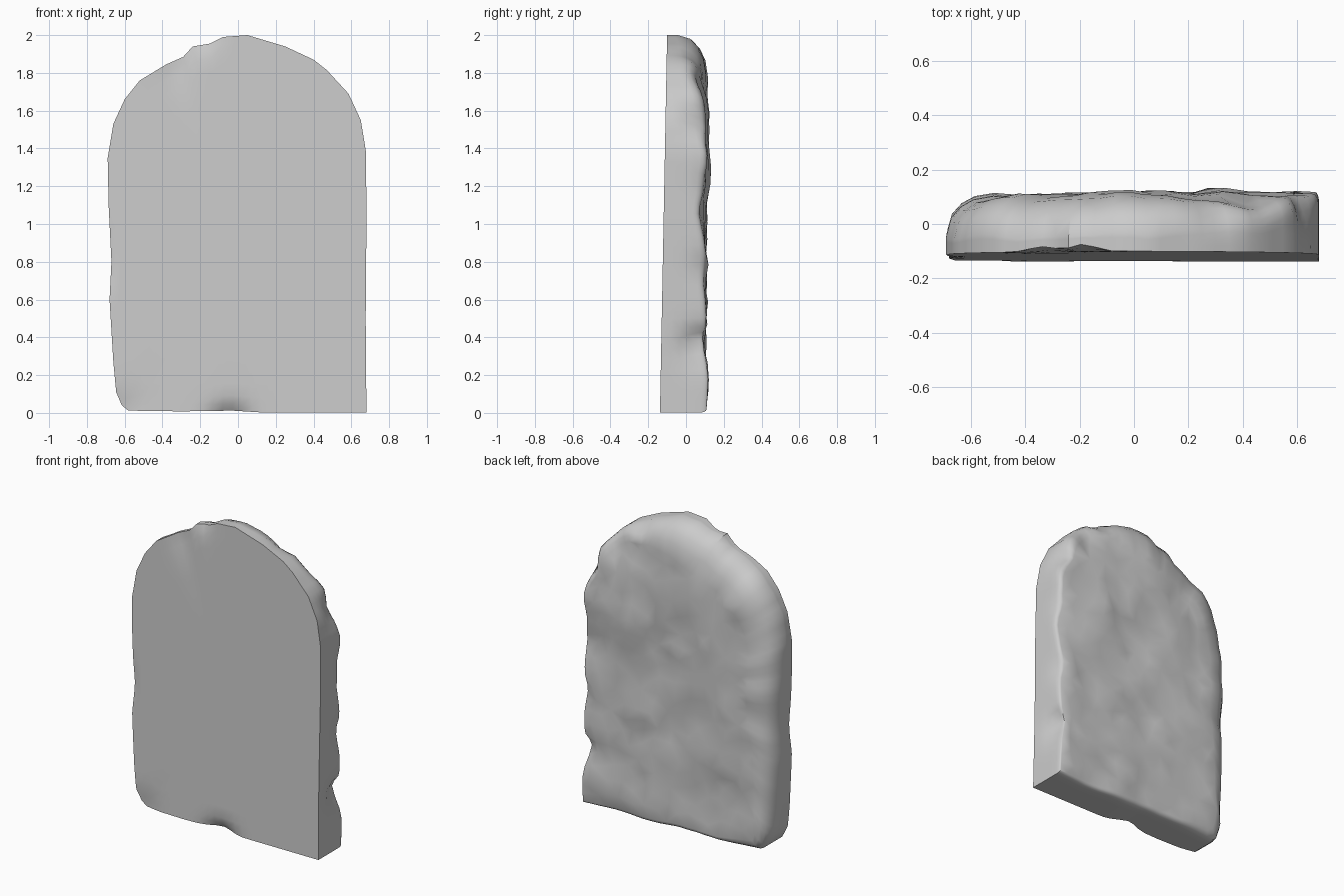
import bpy, bmesh, math, random
from mathutils import Vector, noise, geometry

if "Cube" in bpy.data.objects:
    bpy.data.objects.remove(bpy.data.objects["Cube"])

random.seed(4)

# Outline seen from the front: x, z, width of the worn rounding on the back edge
OUTLINE = [
    (-0.58, 0.012, .07), (-0.615, 0.04, .10), (-0.645, 0.11, .13), (-0.66, 0.27, .15),
    (-0.68, 0.60, .16), (-0.67, 0.80, .16), (-0.685, 1.10, .17), (-0.69, 1.35, .19),
    (-0.66, 1.53, .21), (-0.60, 1.66, .22), (-0.52, 1.76, .22), (-0.38, 1.845, .22),
    (-0.29, 1.885, .22), (-0.24, 1.94, .24), (-0.15, 1.955, .24), (-0.08, 1.99, .24),
    (0.05, 2.00, .21), (0.25, 1.94, .13), (0.40, 1.87, .09), (0.47, 1.815, .08),
    (0.585, 1.69, .07), (0.65, 1.55, .06), (0.678, 1.38, .03), (0.68, 1.00, .02),
    (0.676, 0.50, .02), (0.68, 0.002, .02), (0.13, 0.002, .03), (-0.03, 0.012, .03),
    (-0.30, 0.008, .03),
]
CENTRE = Vector((0.0, 1.0))
STEP = 0.055


def bump(d, r):
    return math.exp(-(d / r) ** 2)


def front_y(x, z):
    y = -0.138 + 0.019 * z
    y += 0.05 * bump(math.hypot((x + 0.04) / 2.0, z), 0.045)        # chip at the foot
    y += 0.02 * bump(math.hypot(x + 0.33, (z - 1.84) / 1.8), 0.07)  # chip on the shoulder
    y += 0.03 * bump(math.hypot(x + 0.19, z - 1.97), 0.06)
    y += 0.015 * bump(math.hypot((x + 0.68) * 6, z - 0.78), 0.12)   # worn left edge
    y += 0.02 * bump(math.hypot(x + 0.60, z - 0.02), 0.08)
    return y


def back_y(x, z):
    n = noise.noise(Vector((x * 3.6 + z, 3.1, z * 4.2)))
    n += 0.5 * noise.noise(Vector((x * 8, 8.2, z * 8 + x * 3)))
    y = 0.1 + 0.025 * n
    y += 0.022 * bump(math.hypot(x - 0.05, z - 1.55), 0.3)          # swelling near the top
    y -= 0.03 * bump(math.hypot(x - 0.42, z - 1.78), 0.14)          # flaked shoulder
    y -= 0.02 * bump(math.hypot(x + 0.5, z - 0.1), 0.2)
    return y


def resample(points):
    out = []
    for a, b in zip(points, points[1:] + points[:1]):
        a, b = Vector(a), Vector(b)
        n = max(1, round((b - a).length / STEP))
        out += [a.lerp(b, i / n) for i in range(n)]
    return out


# Chips broken out of the edge: x, y, z, radius, depth
CHIPS = [(0.68, 0.07, 0.34, 0.09, 0.07), (0.64, 0.08, 1.57, 0.08, 0.05),
         (0.30, 0.07, 1.90, 0.08, 0.04), (0.68, 0.12, 0.75, 0.08, 0.03),
         (0.68, 0.12, 1.20, 0.07, 0.02)]


def chipped(x, y, z):
    start = Vector((x, y, z))
    p = start.copy()
    inward = Vector((-x, 0, 1 - z)).normalized()
    for cx, cy, cz, r, d in CHIPS:
        p += inward * d * bump((start - Vector((cx, cy, cz))).length, r)
    return p


def edge_depth(w):
    return min(0.15, 0.02 + 0.65 * w)


bm = bmesh.new()
loop = resample(OUTLINE)
inner = [p.xy + (CENTRE - p.xy).normalized() * p.z for p in loop]
n = len(loop)
rings = []

# Dressed front face, from the middle outward
for s in (0.4, 0.7, 0.85, 0.92, 0.965, 1.0):
    pts = [CENTRE.lerp(p.xy, s) for p in loop]
    rings.append([bm.verts.new((q.x, front_y(*q), q.y)) for q in pts])

# Sides
for t in (0.25, 0.5, 0.75, 1.0):
    ring = []
    for p, e in zip(loop, inner):
        y0, y1 = front_y(p.x, p.y), back_y(*e) - edge_depth(p.z)
        ring.append(bm.verts.new(chipped(p.x, y0 + (y1 - y0) * t, p.y)))
    rings.append(ring)

# Worn back edge
for deg in (25, 45, 65, 90):
    a = math.radians(deg)
    ring = []
    for p, e in zip(loop, inner):
        q = p.xy.lerp(e, 1 - math.cos(a))
        y = back_y(*e) - edge_depth(p.z) * (1 - math.sin(a))
        ring.append(bm.verts.new(chipped(q.x, y, q.y)))
    rings.append(ring)

for r0, r1 in zip(rings, rings[1:]):
    for i in range(n):
        j = (i + 1) % n
        bm.faces.new((r0[i], r0[j], r1[j], r1[i]))
bm.faces.new(rings[0])

# Rough back face: scattered points joined into irregular facets
scatter = []
for _ in range(6000):
    q = Vector((random.uniform(-0.66, 0.66), random.uniform(0.03, 1.95)))
    if all((q - s).length > 0.07 for s in scatter) and \
            all((q - e).length > 0.045 for e in inner):
        scatter.append(q)
points, _, tris, origin, _, _ = geometry.delaunay_2d_cdt(
    inner + scatter, [(i, (i + 1) % n) for i in range(n)], [], 1, 1e-6)
verts = []
for q, src in zip(points, origin):
    rim = [k for k in src if k < n]
    if rim:
        verts.append(rings[-1][rim[0]])
    else:
        y = back_y(*q) + random.uniform(-0.009, 0.009)
        verts.append(bm.verts.new(chipped(q.x, y, q.y)))
for tri in tris:
    if len({verts[k] for k in tri}) == 3:
        bm.faces.new([verts[k] for k in tri])
bmesh.ops.delete(bm, geom=[v for v in bm.verts if not v.link_faces], context='VERTS')
bmesh.ops.recalc_face_normals(bm, faces=bm.faces)

# Stone slab object
mesh = bpy.data.meshes.new("stone_slab")
bm.to_mesh(mesh)
bm.free()
slab = bpy.data.objects.new("stone_slab", mesh)
bpy.context.collection.objects.link(slab)
bpy.context.view_layer.objects.active = slab
slab.select_set(True)
bpy.ops.object.shade_smooth_by_angle(angle=math.radians(35))
